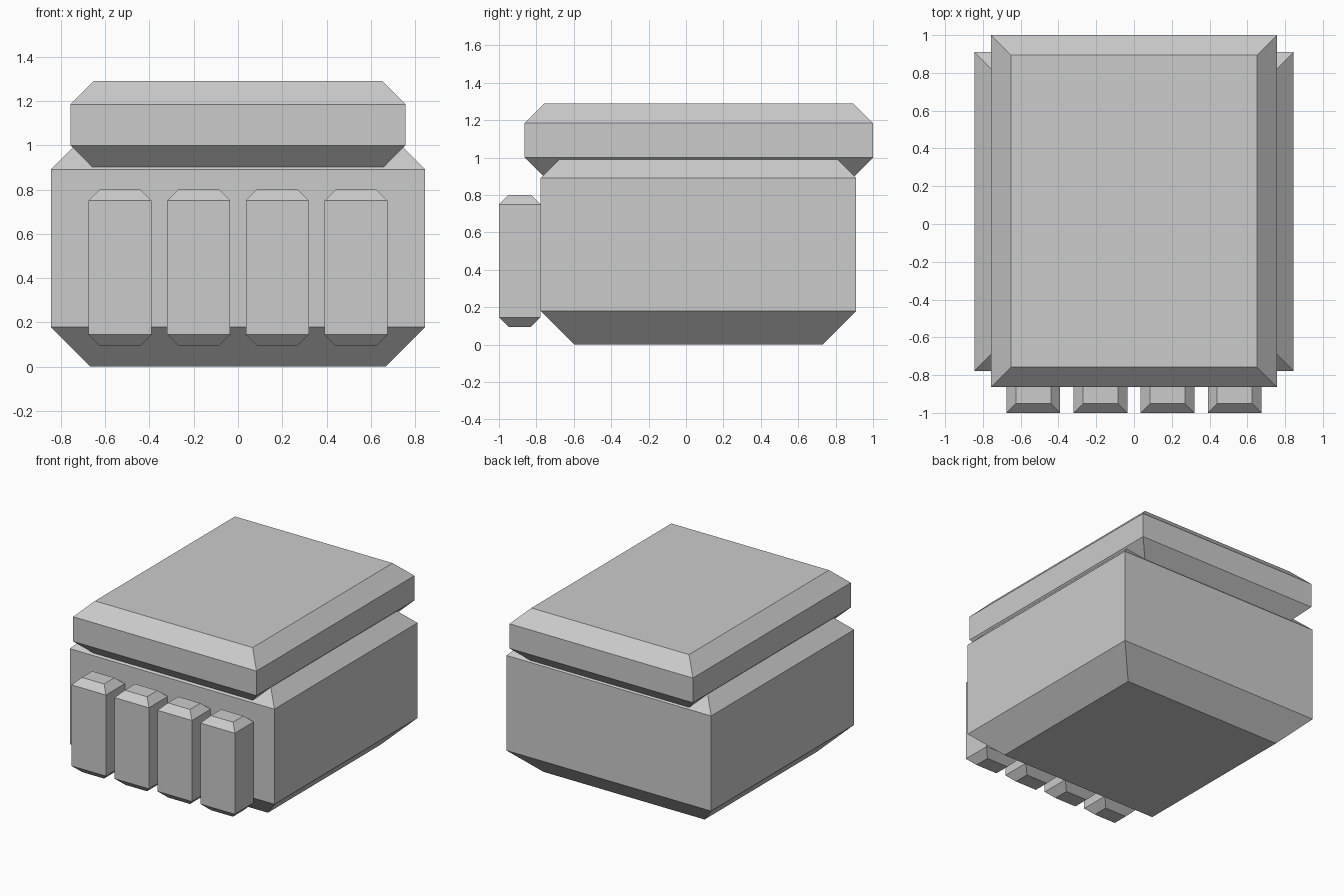
import bpy, bmesh

if "Cube" in bpy.data.objects:
    bpy.data.objects.remove(bpy.data.objects["Cube"])


def bevelled_block(name, x, y, z, low, high):
    """Box over ranges x, y, z with 45-degree chamfers at bottom (low) and top (high)."""
    bm = bmesh.new()
    rings = []
    for level, inset in ((z[0], low), (z[0] + low, 0), (z[1] - high, 0), (z[1], high)):
        x0, x1, y0, y1 = x[0] + inset, x[1] - inset, y[0] + inset, y[1] - inset
        rings.append([bm.verts.new((px, py, level))
                      for px, py in ((x0, y0), (x1, y0), (x1, y1), (x0, y1))])
    for a, b in zip(rings, rings[1:]):
        for i in range(4):
            j = (i + 1) % 4
            bm.faces.new((a[i], a[j], b[j], b[i]))
    bm.faces.new(rings[0][::-1])
    bm.faces.new(rings[-1])
    mesh = bpy.data.meshes.new(name)
    bm.to_mesh(mesh)
    bm.free()
    obj = bpy.data.objects.new(name, mesh)
    bpy.context.collection.objects.link(obj)
    return obj


# Main body
bevelled_block("body", (-0.845, 0.845), (-0.777, 0.91), (0, 0.995), 0.18, 0.105)

# Overhanging lid, shifted slightly back and sunk into the body
bevelled_block("lid", (-0.757, 0.757), (-0.863, 1.0), (0.9, 1.29), 0.1, 0.106)

# Row of four upright blocks on the front
for i in range(4):
    cx = (i - 1.5) * 0.355
    bevelled_block(f"front_block_{i + 1}", (cx - 0.142, cx + 0.142),
                   (-1.0, -0.778), (0.093, 0.8), 0.052, 0.05)
